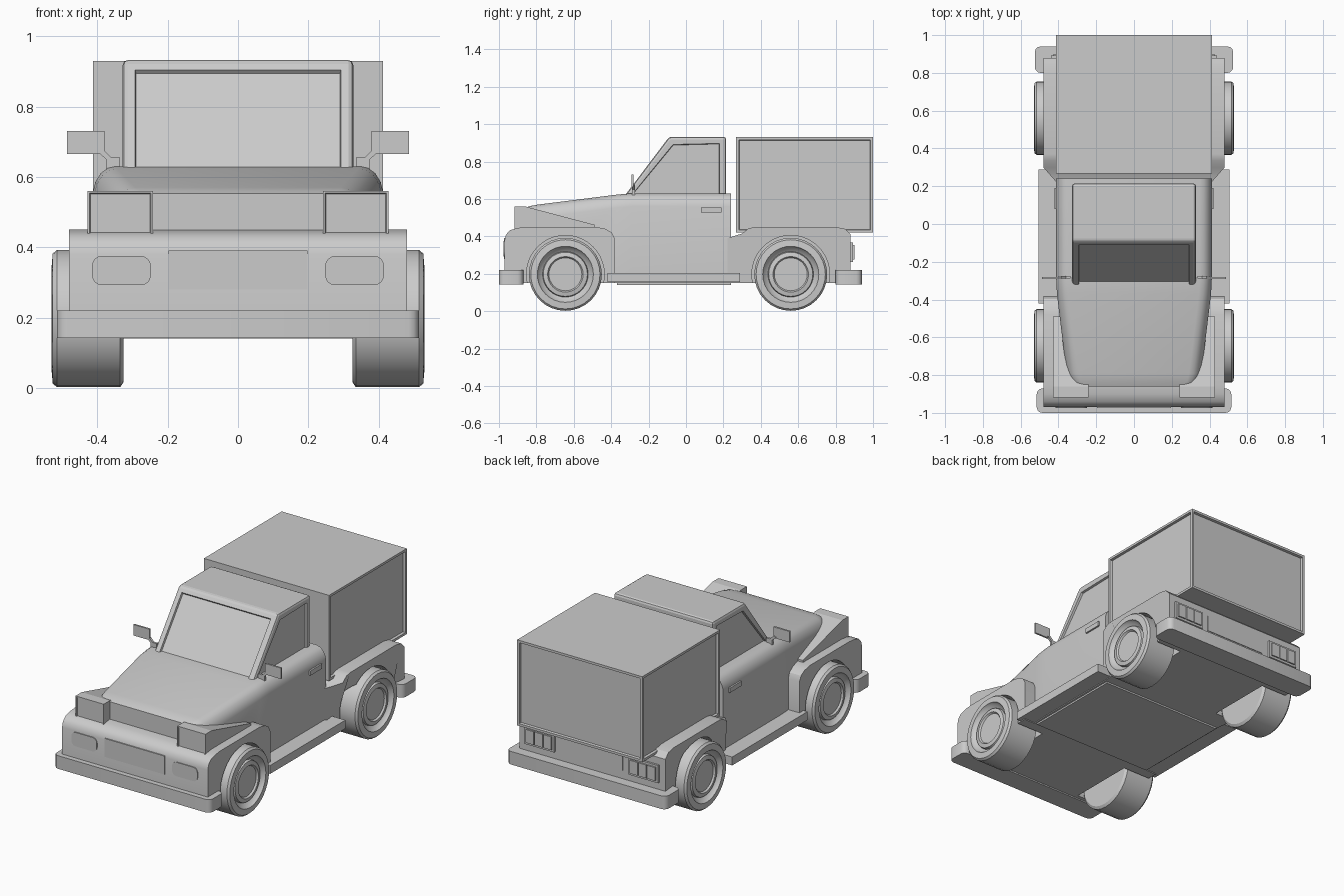
import bpy, bmesh, math
from mathutils import Vector, Matrix

if "Cube" in bpy.data.objects:
    bpy.data.objects.remove(bpy.data.objects["Cube"])


def finish(name, bm, smooth=False):
    bmesh.ops.recalc_face_normals(bm, faces=bm.faces)
    me = bpy.data.meshes.new(name)
    bm.to_mesh(me)
    bm.free()
    ob = bpy.data.objects.new(name, me)
    bpy.context.collection.objects.link(ob)
    if smooth:
        bpy.ops.object.select_all(action='DESELECT')
        bpy.context.view_layer.objects.active = ob
        ob.select_set(True)
        bpy.ops.object.shade_smooth_by_angle(angle=math.radians(32))
    return ob


def loft(rings):
    """Skin between closed rings of points, with capped ends."""
    bm = bmesh.new()
    vs = [[bm.verts.new(p) for p in r] for r in rings]
    n = len(vs[0])
    for a, b in zip(vs, vs[1:]):
        for i in range(n):
            j = (i + 1) % n
            bm.faces.new((a[i], a[j], b[j], b[i]))
    bm.faces.new(vs[0])
    bm.faces.new(vs[-1])
    bmesh.ops.recalc_face_normals(bm, faces=bm.faces)
    return bm


def prism(profile, x0, x1):
    """Side (y, z) profile swept across x."""
    return loft([[(x, y, z) for y, z in profile] for x in (x0, x1)])


def box(lo, hi, bevel=0, axis=None, segs=3):
    bm = prism([(lo[1], lo[2]), (hi[1], lo[2]), (hi[1], hi[2]), (lo[1], hi[2])], lo[0], hi[0])
    if bevel:
        bevel_edges(bm, bevel, segs, axis)
    return bm


def bevel_edges(bm, width, segs=2, axis=None):
    es = [e for e in bm.edges if axis is None or
          abs((e.verts[0].co - e.verts[1].co).normalized()[axis]) > 0.9]
    bmesh.ops.bevel(bm, geom=es, offset=width, segments=segs, profile=0.5, affect='EDGES')


def panel(bm, direction, border, depth):
    """Recess the largest face looking in the given direction."""
    d = Vector(direction).normalized()
    bm.normal_update()
    f = max((f for f in bm.faces if f.normal.dot(d) > 0.9), key=lambda f: f.calc_area())
    bmesh.ops.inset_individual(bm, faces=[f], thickness=border, depth=0)
    bmesh.ops.inset_individual(bm, faces=[f], thickness=0.004, depth=-depth)


def pair(name, make, smooth=False):
    """Right part plus its mirrored left twin."""
    for side, s in (("right", 1), ("left", -1)):
        bm = make()
        bmesh.ops.transform(bm, matrix=Matrix.Diagonal((s, 1, 1, 1)), verts=bm.verts)
        finish(f"{name}_{side}", bm, smooth)


AXLES = {"front": -0.645, "rear": 0.56}
WZ = 0.197


def circle(x, y, r, n=40):
    return [(x, y + r * math.cos(2 * math.pi * i / n), WZ + r * math.sin(2 * math.pi * i / n))
            for i in range(n)]


def cut_wheel_wells(ob, axle):
    for s in (1, -1):
        cutter = finish("well_cutter", loft([circle(s * 0.30, AXLES[axle], 0.208),
                                             circle(s * 0.60, AXLES[axle], 0.208)]))
        cutter.hide_render = True
        m = ob.modifiers.new("well", 'BOOLEAN')
        m.operation, m.solver, m.object = 'DIFFERENCE', 'EXACT', cutter
        bpy.context.view_layer.objects.active = ob
        bpy.ops.object.modifier_apply(modifier=m.name)
        bpy.data.objects.remove(cutter)


# Hood and door body, narrowing to the nose
rings = []
for y, w, top in ((-0.86, 0.325, 0.553), (-0.835, 0.345, 0.562), (-0.79, 0.357, 0.57),
                  (-0.37, 0.408, 0.623), (-0.29, 0.412, 0.63), (0.24, 0.412, 0.63)):
    half = [(w, 0.15), (w, top - 0.07), (w - 0.006, top - 0.045), (w - 0.022, top - 0.019),
            (w - 0.042, top - 0.005), (w - 0.065, top)]
    rings.append([(x, y, z) for x, z in half] + [(-x, y, z) for x, z in reversed(half)])
cut_wheel_wells(finish("hood_and_doors", loft(rings), True), "front")

# Front fenders with nose
cut_wheel_wells(finish("front_fenders", prism(
    [(-0.97, 0.15), (-0.97, 0.38), (-0.962, 0.41), (-0.94, 0.433), (-0.90, 0.445), (-0.85, 0.45),
     (-0.48, 0.45), (-0.43, 0.44), (-0.397, 0.42), (-0.382, 0.39), (-0.382, 0.15)],
    -0.48, 0.48), True), "front")

# Rear fenders, chamfered in toward the doors
bm = prism([(0.22, 0.15), (0.22, 0.39), (0.30, 0.415), (0.335, 0.443), (0.37, 0.45), (0.80, 0.45),
            (0.85, 0.44), (0.88, 0.41), (0.88, 0.15)], -0.48, 0.48)
for v in bm.verts:
    if v.co.y < 0.25:
        v.co.x *= 0.41 / 0.48
cut_wheel_wells(finish("rear_fenders", bm, True), "rear")

# Cab with recessed windows
bm = prism([(-0.352, 0.585), (-0.09, 0.932), (0.215, 0.932), (0.215, 0.585)], -0.328, 0.328)
bevel_edges(bm, 0.014, 2)
for d in ((0, -0.8, 0.6), (1, 0, 0), (-1, 0, 0)):
    panel(bm, d, 0.03, 0.012)
finish("cab", bm)

# Cargo box with recessed side and back panels
bm = box((-0.412, 0.268, 0.42), (0.412, 1.0, 0.93))
for d in ((1, 0, 0), (-1, 0, 0), (0, 1, 0)):
    panel(bm, d, 0.02, 0.014)
finish("cargo_box", bm)

# Bumpers, running boards and floor
finish("front_bumper", box((-0.515, -1.0, 0.142), (0.515, -0.87, 0.22), 0.03, 2), True)
finish("rear_bumper", box((-0.525, 0.80, 0.142), (0.525, 0.94, 0.22), 0.03, 2), True)
pair("running_board", lambda: box((0.38, -0.42, 0.155), (0.506, 0.288, 0.205)))
finish("floor_panel", box((-0.40, -0.37, 0.14), (0.40, 0.24, 0.16)))


# Headlight pods: wedges running back along the hood
def pod():
    bm = prism([(-0.918, 0.43), (-0.918, 0.56), (-0.86, 0.56), (-0.49, 0.462), (-0.49, 0.43)],
               0.242, 0.428)
    panel(bm, (0, -1, 0), 0.008, 0.006)
    return bm


pair("headlight_pod", pod)

# Nose details
pair("fog_light", lambda: box((0.248, -0.975, 0.292), (0.415, -0.96, 0.375), 0.028, 1, 4), True)
finish("front_plate", box((-0.197, -0.974, 0.28), (0.197, -0.96, 0.39)))
finish("rear_plate", box((-0.2, 0.87, 0.27), (0.2, 0.884, 0.365)))


# Tail lights: backing with three lenses
def tail_light():
    bm = box((0.245, 0.87, 0.262), (0.44, 0.892, 0.367))
    for i in range(3):
        x = 0.258 + i * 0.058
        lens = box((x, 0.88, 0.275), (x + 0.052, 0.9, 0.354))
        me = bpy.data.meshes.new("lens")
        lens.to_mesh(me)
        lens.free()
        bm.from_mesh(me)
        bpy.data.meshes.remove(me)
    return bm


pair("tail_light", tail_light)

# Wing mirrors and door handles
pair("mirror", lambda: box((0.38, -0.291, 0.665), (0.486, -0.28, 0.73)))
pair("mirror_arm", lambda: loft([
    [(x, y, z) for x, z in ((0.335, 0.615), (0.375, 0.615), (0.375, 0.65), (0.40, 0.672),
                            (0.385, 0.68), (0.36, 0.655), (0.335, 0.655))]
    for y in (-0.288, -0.274)]))
pair("door_handle", lambda: box((0.40, 0.08, 0.527), (0.422, 0.19, 0.555)))

# Wheels: tyre, rim steps and hub turned around the axle
PROFILE = [(0.325, 0.18), (0.335, 0.195), (0.515, 0.195), (0.527, 0.185), (0.53, 0.15),
           (0.515, 0.143), (0.50, 0.122), (0.515, 0.118), (0.52, 0.095), (0.51, 0.088)]
for axle, y in AXLES.items():
    pair(f"wheel_{axle}", lambda: loft([circle(x, y, r, 32) for x, r in PROFILE]), True)
